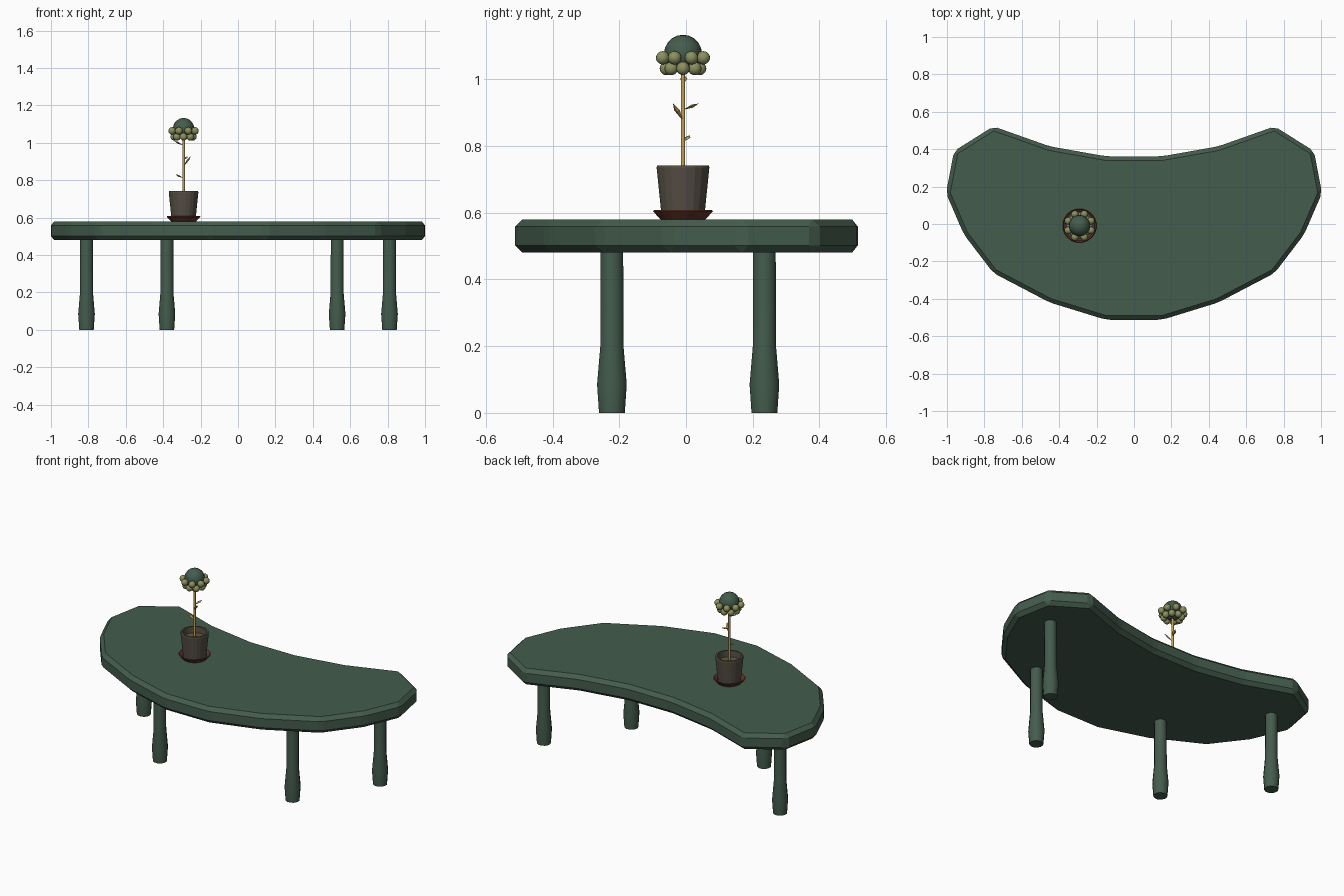
import bpy, bmesh, math
from mathutils import Vector, Matrix

if "Cube" in bpy.data.objects:
    bpy.data.objects.remove(bpy.data.objects["Cube"])

PX, PY = -0.291, -0.009  # plant axis


def mat(name, c):
    m = bpy.data.materials.new(name)
    m.diffuse_color = (*c, 1)
    m.use_nodes = True
    m.node_tree.nodes["Principled BSDF"].inputs["Base Color"].default_value = m.diffuse_color
    return m


GREEN = mat("green", (0.058, 0.107, 0.074))
POT = mat("pot_brown", (0.09, 0.076, 0.058))
RED = mat("saucer_red", (0.115, 0.032, 0.021))
SOIL = mat("soil", (0.11, 0.10, 0.045))
STEM = mat("stem_gold", (0.55, 0.35, 0.09))
OLIVE = mat("berry_olive", (0.26, 0.28, 0.115))


def finish(bm, name, material, smooth=None):
    bmesh.ops.recalc_face_normals(bm, faces=bm.faces[:])
    me = bpy.data.meshes.new(name)
    bm.to_mesh(me)
    bm.free()
    ob = bpy.data.objects.new(name, me)
    bpy.context.collection.objects.link(ob)
    me.materials.append(material)
    if smooth:
        bpy.ops.object.select_all(action='DESELECT')
        ob.select_set(True)
        bpy.context.view_layer.objects.active = ob
        bpy.ops.object.shade_smooth_by_angle(angle=math.radians(smooth))
    return ob


def lathe(name, profile, x, y, n, material, smooth=None):
    """Revolve (radius, z) points and cap both ends."""
    bm = bmesh.new()
    rings = [[bm.verts.new((x + r * math.cos(2 * math.pi * (i + .5) / n),
                            y + r * math.sin(2 * math.pi * (i + .5) / n), z))
              for i in range(n)] for r, z in profile]
    for a, b in zip(rings, rings[1:]):
        for i in range(n):
            bm.faces.new((a[i], a[(i + 1) % n], b[(i + 1) % n], b[i]))
    bm.faces.new(rings[0])
    bm.faces.new(rings[-1])
    return finish(bm, name, material, smooth)


# Kidney-shaped table top with chamfered edges
half = [(0.15, 0.362), (0.45, 0.415), (0.752, 0.522), (0.962, 0.39), (1.005, 0.165),
        (0.91, -0.055), (0.752, -0.262), (0.45, -0.42), (0.15, -0.512)]
outline = half + [(-x, y) for x, y in reversed(half)]
bm = bmesh.new()
face = bm.faces.new([bm.verts.new((x, y, 0.48)) for x, y in outline])
ext = bmesh.ops.extrude_face_region(bm, geom=[face], use_keep_orig=True)
bmesh.ops.translate(bm, vec=(0, 0, 0.1),
                    verts=[g for g in ext["geom"] if isinstance(g, bmesh.types.BMVert)])
bmesh.ops.recalc_face_normals(bm, faces=bm.faces[:])
bmesh.ops.bevel(bm, geom=bm.edges[:], offset=0.022, segments=1, affect='EDGES')
finish(bm, "table_top", GREEN)

# Turned legs
LEG = [(0.040, 0), (0.046, 0.085), (0.036, 0.2), (0.035, 0.49)]
for name, x, y in (("front_leg_left", -0.38, -0.222), ("front_leg_right", 0.53, -0.222),
                   ("back_leg_left", -0.81, 0.235), ("back_leg_right", 0.81, 0.235)):
    lathe(name, LEG, x, y, 12, GREEN, 35)

# Saucer, pot and soil
lathe("saucer", [(0.068, 0.58), (0.091, 0.604), (0.088, 0.608), (0.066, 0.592)],
      PX, PY, 20, RED)
lathe("pot", [(0.065, 0.59), (0.080, 0.735), (0.078, 0.742), (0.068, 0.742),
              (0.064, 0.70)], PX, PY, 20, POT)
lathe("soil", [(0.062, 0.69), (0.064, 0.705)], PX, PY, 20, SOIL)

# Stem
lathe("stem", [(0.007, 0.69), (0.007, 1.05)], PX, PY, 8, STEM, 50)


# Pointed leaves along the stem
def leaf(name, z, tip):
    base, tip = Vector((PX, PY, z)), Vector((PX, PY, 0)) + Vector(tip)
    d = tip - base
    side = d.cross(Vector((0, 0, 1))).normalized()
    up = side.cross(d).normalized()
    bm = bmesh.new()
    ends = [bm.verts.new(base), bm.verts.new(tip)]
    m = base + d * 0.6
    ring = [bm.verts.new(m + o) for o in
            (side * 0.011, up * 0.005, side * -0.011, up * -0.005)]
    for e in ends:
        for i in range(4):
            bm.faces.new((e, ring[i], ring[(i + 1) % 4]))
    finish(bm, name, STEM)


leaf("leaf_low", 0.812, (-0.045, 0.02, 0.832))
leaf("leaf_front", 0.875, (0.038, -0.03, 0.928))
leaf("leaf_back", 0.908, (0.02, 0.047, 0.927))
leaf("leaf_high", 0.985, (-0.052, 0.004, 1.012))


# Flower head: dome with two rings of balls
def ball(bm, r, loc):
    bmesh.ops.create_uvsphere(bm, u_segments=16, v_segments=10, radius=r,
                              matrix=Matrix.Translation(loc))


bm = bmesh.new()
ball(bm, 0.057, (PX, PY, 1.076))
finish(bm, "flower_centre", GREEN, 50)
for name, rad, z, off in (("upper_balls", 0.066, 1.064, 0.5), ("lower_balls", 0.050, 1.032, 0)):
    bm = bmesh.new()
    for i in range(8):
        a = math.tau * (i + off) / 8
        ball(bm, 0.020, (PX + rad * math.cos(a), PY + rad * math.sin(a), z))
    finish(bm, name, OLIVE, 50)
